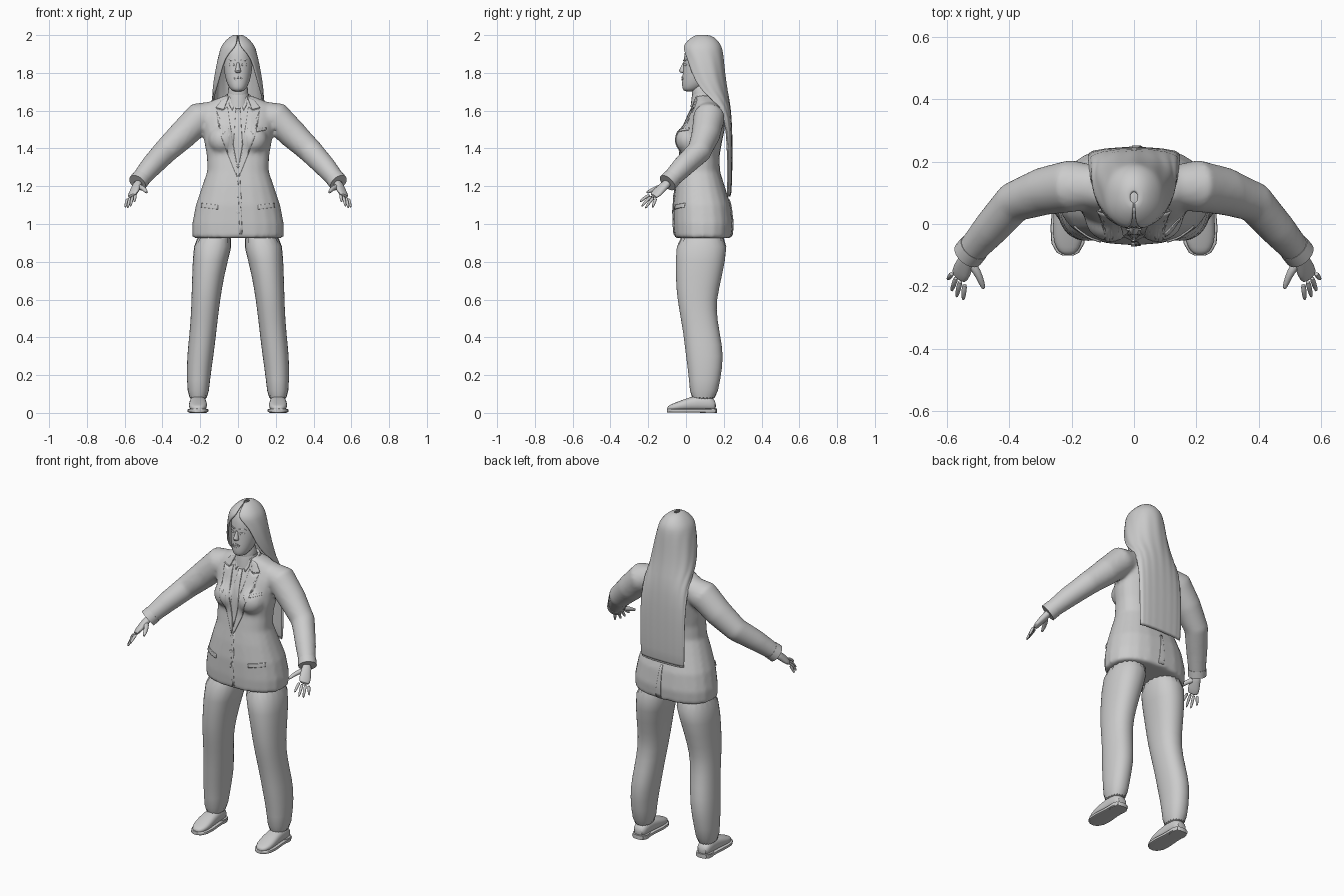
import bpy, bmesh, math
from mathutils import Vector, Matrix
from mathutils.bvhtree import BVHTree

if "Cube" in bpy.data.objects:
    bpy.data.objects.remove(bpy.data.objects["Cube"], do_unlink=True)

grey = bpy.data.materials.new("plain_grey")
grey.use_nodes = True
grey.diffuse_color = (0.6, 0.6, 0.6, 1)
grey.node_tree.nodes["Principled BSDF"].inputs["Base Color"].default_value = grey.diffuse_color

X, Y, Z = Vector((1, 0, 0)), Vector((0, 1, 0)), Vector((0, 0, 1))


def oval(center, u, v, power=1.0, count=20):
    """Ring of points round a centre; a power under one makes it boxier."""
    def bend(value):
        return math.copysign(abs(value) ** power, value)
    ring = []
    for i in range(count):
        a = math.tau * i / count
        ring.append(Vector(center) + u * bend(math.cos(a)) + v * bend(math.sin(a)))
    return ring


def loft(bm, rings, closed=True):
    rows = [[bm.verts.new(p) for p in ring] for ring in rings]
    count = len(rows[0])
    for low, high in zip(rows, rows[1:]):
        for i in range(count if closed else count - 1):
            j = (i + 1) % count
            bm.faces.new((low[i], low[j], high[j], high[i]))
    if closed:
        bm.faces.new(rows[0][::-1])
        bm.faces.new(rows[-1])


def tube(bm, path, radii, flat=1.0, side=Z, count=12):
    """Loft round sections along a path."""
    path = [Vector(p) for p in path]
    rings = []
    for i, p in enumerate(path):
        along = path[min(i + 1, len(path) - 1)] - path[max(i - 1, 0)]
        u = along.cross(side).normalized()
        v = along.cross(u).normalized()
        rings.append(oval(p, u * radii[i], v * radii[i] * flat, 1, count))
    loft(bm, rings)


def body(bm, table, power=1.0):
    """Loft upright sections given as height, half width, front and back."""
    loft(bm, [oval((0, (f + b) / 2, z), X * w, Y * (b - f) / 2, power) for z, w, f, b in table])


def finish(bm, name, mirror=False, smooth=1, solid=0.0, angle=50):
    bmesh.ops.recalc_face_normals(bm, faces=bm.faces)
    mesh = bpy.data.meshes.new(name)
    bm.to_mesh(mesh)
    bm.free()
    obj = bpy.data.objects.new(name, mesh)
    bpy.context.collection.objects.link(obj)
    mesh.materials.append(grey)
    bpy.ops.object.select_all(action="DESELECT")
    obj.select_set(True)
    bpy.context.view_layer.objects.active = obj
    bpy.ops.object.shade_smooth_by_angle(angle=math.radians(angle))
    if solid:
        shell = obj.modifiers.new("thickness", "SOLIDIFY")
        shell.thickness, shell.offset = solid, 0
    if smooth:
        obj.modifiers.new("rounding", "SUBSURF").levels = smooth
        obj.modifiers["rounding"].render_levels = smooth
    if mirror:
        obj.modifiers.new("other_side", "MIRROR").use_mirror_merge = False
    return obj


def surface(obj):
    return BVHTree.FromObject(obj, bpy.context.evaluated_depsgraph_get())


def plate(name, outline, target, mirror=True, thick=0.009, facing=-1):
    """Thin panel laid on a surface, drawn as an x-z outline."""
    bm = bmesh.new()
    bm.faces.new([bm.verts.new((x, 0, z)) for x, z in outline])
    bmesh.ops.triangulate(bm, faces=bm.faces)
    for _ in range(3):
        bmesh.ops.subdivide_edges(bm, edges=bm.edges, cuts=1, use_grid_fill=True)
    for v in bm.verts:
        hit = target.ray_cast(Vector((v.co.x, facing, v.co.z)), Y * -facing)[0]
        if hit is None:
            hit = target.find_nearest(v.co)[0]
        v.co.y = hit.y + facing * 0.001
    return finish(bm, name, mirror, 0, thick)


def disc(x, z, rx, rz, count=12):
    return [(p.x, p.z) for p in oval((x, 0, z), X * rx, Z * rz, 1, count)]


# Jacket: trunk, bust and sleeves fused into one smooth skin
bm = bmesh.new()
body(bm, [(.925, .243, -.063, .243), (1.0, .243, -.068, .25), (1.1, .224, -.068, .238),
          (1.2, .19, -.058, .205), (1.28, .163, -.045, .18), (1.36, .165, -.032, .178),
          (1.43, .178, -.03, .19), (1.5, .185, -.02, .205), (1.57, .2, .01, .208),
          (1.62, .19, .035, .2), (1.65, .145, .045, .185), (1.68, .07, .05, .15)], .85)
for s in (1, -1):
    bmesh.ops.create_uvsphere(bm, u_segments=20, v_segments=12, radius=.078,
                              matrix=Matrix.Translation((s * .08, .022, 1.445)))
    tube(bm, [(s * .13, .12, 1.58), (s * .2, .122, 1.565), (s * .29, .105, 1.475),
              (s * .385, .07, 1.385), (s * .46, -.015, 1.305), (s * .53, -.095, 1.222)],
         [.07, .084, .077, .066, .058, .046], count=20)
jacket = finish(bm, "jacket", smooth=0)
skin = jacket.modifiers.new("fuse", "REMESH")
skin.mode, skin.voxel_size, skin.use_smooth_shade = "VOXEL", .011, True
relax = jacket.modifiers.new("relax", "SMOOTH")
relax.factor, relax.iterations = .5, 6
cloth = surface(jacket)

# Trousers
bm = bmesh.new()
for_leg = [(.97, .118, .09, .115, .14), (.8, .149, .076, .092, .134), (.65, .166, .06, .08, .113),
           (.55, .174, .06, .074, .098), (.42, .186, .083, .071, .097), (.3, .2, .1, .071, .102),
           (.18, .21, .1, .062, .083), (.05, .211, .09, .054, .07)]
loft(bm, [oval((x, y, z), X * rx, Y * ry, .9) for z, x, y, rx, ry in for_leg])
finish(bm, "trouser_leg", mirror=True)

# Shoes with a sole and a heel
shoe = [(.16, .03, .06), (.13, .043, .09), (.06, .044, .095), (-.01, .05, .072),
        (-.06, .047, .052), (-.09, .03, .04), (-.099, .012, .03)]
bm = bmesh.new()
loft(bm, [oval((.212, y, h / 2 + .006), X * w, Z * (h / 2 - .005), .8, 16) for y, w, h in shoe])
finish(bm, "shoe_upper", mirror=True)
bm = bmesh.new()
loft(bm, [oval((.212, y - .002, .012), X * (w + .006), Z * .01, .4, 16) for y, w, h in shoe])
finish(bm, "shoe_sole", mirror=True, smooth=0)
bm = bmesh.new()
loft(bm, [oval((.212, .12, z), X * .045, Y * .045, .8) for z in (0, .024)])
finish(bm, "shoe_heel", mirror=True, smooth=0)

# Hands: cuff, palm, fingers and thumb
bm = bmesh.new()
tube(bm, [(.512, -.074, 1.243), (.532, -.098, 1.218)], [.05, .051], count=20)
finish(bm, "sleeve_cuff", mirror=True, smooth=0)
bm = bmesh.new()
index, little = Vector((.543, -.19, 1.155)), Vector((.583, -.158, 1.137))
wrist, knuckles = Vector((.525, -.09, 1.225)), (index + little) / 2
spread = (little - index).normalized()
palm_up = spread.cross(knuckles - wrist).normalized()
loft(bm, [oval(wrist.lerp(knuckles, t), spread * w, palm_up * h, .9, 12)
          for t, w, h in [(0, .027, .022), (.35, .028, .02), (.7, .035, .017), (1.04, .031, .011)]])
tips = [(.548, -.246, 1.115), (.57, -.237, 1.09), (.586, -.217, 1.08), (.598, -.178, 1.084)]
for i, tip in enumerate(tips):
    root = index.lerp(little, i / 3)
    middle = root.lerp(Vector(tip), .5) + Z * .006
    tube(bm, [root, middle, tip], [.0095, .009, .006], side=X, count=8)
tube(bm, [(.53, -.115, 1.2), (.502, -.155, 1.19), (.49, -.185, 1.177), (.481, -.21, 1.165)],
     [.018, .014, .011, .007], side=X, count=8)
finish(bm, "hand", mirror=True)

# Head and neck
bm = bmesh.new()
body(bm, [(1.7, .026, -.01, .05), (1.717, .043, -.02, .08), (1.74, .057, -.022, .12),
          (1.78, .07, -.02, .15), (1.84, .079, -.014, .175), (1.9, .078, -.012, .18),
          (1.95, .062, .005, .16), (1.98, .03, .04, .12)], .95)
head = finish(bm, "head")
face = surface(head)
bm = bmesh.new()
tube(bm, [(0, .095, 1.6), (0, .088, 1.68), (0, .075, 1.76)], [.06, .053, .055], side=X, count=20)
finish(bm, "neck")
bm = bmesh.new()
loft(bm, [oval((0, y, z), X * w, Y * d, 1, 12) for z, w, y, d in
          [(1.86, .008, -.006, .012), (1.83, .01, -.012, .015),
           (1.81, .018, -.017, .024), (1.799, .014, -.012, .018)]])
finish(bm, "nose")
plate("eye", disc(.033, 1.843, .015, .007), face, thick=.006)
plate("eyebrow", [(.012, 1.862), (.05, 1.865), (.04, 1.873), (.014, 1.869)], face, thick=.007)
plate("upper_lip", [(-.025, 1.771), (.025, 1.771), (.007, 1.78), (-.007, 1.78)], face, False)
plate("lower_lip", [(-.022, 1.768), (-.01, 1.759), (.01, 1.759), (.022, 1.768)], face, False)

# Long hair: an arc of strands round the head, open at the face
bm = bmesh.new()
locks = [(2.0, .01, .07, .1, 5), (1.985, .045, .03, .15, 5), (1.95, .077, -.007, .178, 5),
         (1.925, .09, -.016, .187, 16), (1.88, .102, -.016, .193, 42), (1.8, .116, -.004, .2, 50),
         (1.7, .132, .03, .214, 65), (1.63, .142, .1, .23, 95), (1.5, .144, .18, .24, 95),
         (1.3, .143, .19, .24, 95), (1.14, .14, .19, .235, 95)]
rows = []
for z, w, front, back, gap in locks:
    reach, row = math.pi - math.radians(gap), []
    for i in range(41):
        a = reach * (i / 20 - 1)
        c = math.cos(a)
        strand = 1 + .012 * math.cos(i * math.tau / 5) * (z < 1.9)
        depth = math.copysign(abs(c) ** (.6 if z < 1.65 else .9), c)
        row.append(Vector((w * strand * math.sin(a),
                           (front + back) / 2 + (back - front) / 2 * strand * depth, z)))
    rows.append(row)
loft(bm, rows, closed=False)
finish(bm, "long_hair", solid=.012)

# Shirt collar, tie and jacket collar
bm = bmesh.new()
loft(bm, [oval((0, .09, z), X * w, Y * w, 1) for z, w in [(1.62, .066), (1.67, .06), (1.69, .056)]])
finish(bm, "shirt_collar_band", smooth=0)
plate("shirt_collar_point", [(.004, 1.665), (.05, 1.675), (.046, 1.63), (.03, 1.6)], cloth)
plate("tie_knot", [(-.02, 1.65), (.02, 1.65), (.012, 1.61), (-.012, 1.61)], cloth, False)
plate("tie_blade", [(-.011, 1.61), (.011, 1.61), (.024, 1.42), (0, 1.29), (-.024, 1.42)], cloth, False)
bm = bmesh.new()
tilt = Vector((0, .8, .22))
loft(bm, [oval((0, .1, z), X * w, tilt * w, 1) for z, w in [(1.635, .09), (1.665, .077), (1.68, .067)]])
finish(bm, "jacket_collar", smooth=0)
plate("jacket_collar_wing", [(.05, 1.67), (.085, 1.655), (.115, 1.615), (.075, 1.605)], cloth)

# Lapels, front opening, buttons, pockets and back vent
plate("lapel", [(.055, 1.62), (.078, 1.6), (.118, 1.61), (.093, 1.55), (.088, 1.46),
                (.05, 1.36), (.006, 1.25), (.004, 1.29), (.028, 1.42)], cloth)
plate("front_edge", [(0, 1.26), (.011, 1.26), (.013, 1.1), (.022, .945), (.008, .945)], cloth, False, .006)
for name, height in (("upper_button", 1.235), ("middle_button", 1.15), ("lower_button", 1.065)):
    plate(name, disc(0, height, .009, .009), cloth, False)
plate("pocket_flap", [(.105, 1.1), (.19, 1.11), (.192, 1.088), (.107, 1.077)], cloth)
plate("breast_pocket", [(.098, 1.5), (.148, 1.51), (.149, 1.497), (.099, 1.487)], cloth, False, .006)
plate("back_vent", [(-.006, .94), (.03, .94), (.006, 1.13), (-.006, 1.13)], cloth, False, .006, 1)
